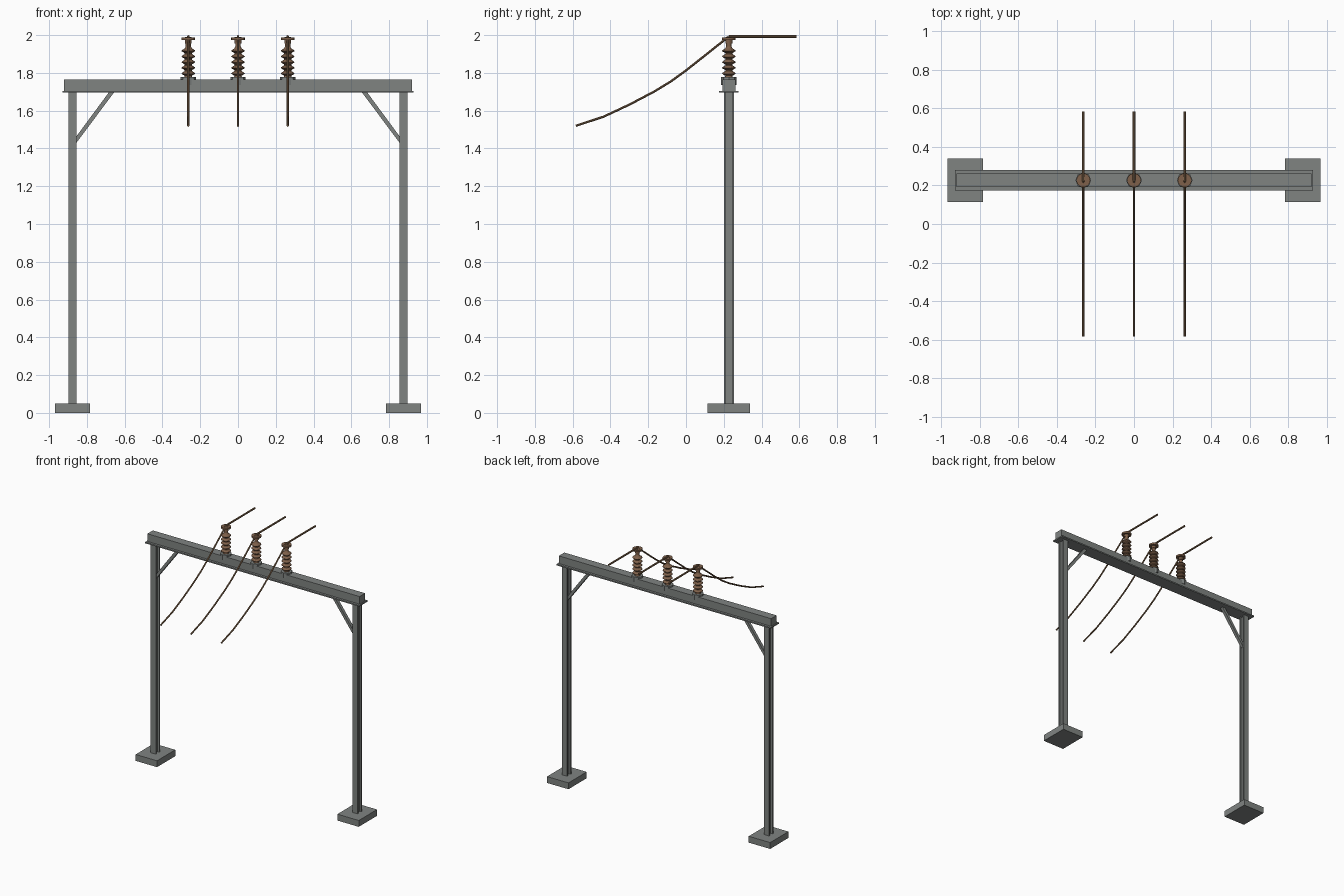
import bpy, bmesh, math
from mathutils import Vector

if "Cube" in bpy.data.objects:
    bpy.data.objects.remove(bpy.data.objects["Cube"])

YC = 0.227  # gantry plane


def material(name, rgb):
    m = bpy.data.materials.new(name)
    m.diffuse_color = (*rgb, 1)
    m.use_nodes = True
    m.node_tree.nodes["Principled BSDF"].inputs["Base Color"].default_value = m.diffuse_color
    return m


STEEL = material("grey_steel", (0.215, 0.23, 0.222))
BROWN = material("brown_ceramic", (0.21, 0.118, 0.068))
COPPER = material("copper_wire", (0.25, 0.15, 0.08))


def add(name, bm, mat):
    bmesh.ops.recalc_face_normals(bm, faces=bm.faces)
    me = bpy.data.meshes.new(name)
    bm.to_mesh(me)
    bm.free()
    me.materials.append(mat)
    ob = bpy.data.objects.new(name, me)
    bpy.context.collection.objects.link(ob)
    return ob


def prism(name, pts, direction, mat):
    """Extrude a closed outline of 3D points along a direction."""
    bm = bmesh.new()
    f = bm.faces.new([bm.verts.new(p) for p in pts])
    r = bmesh.ops.extrude_face_region(bm, geom=[f], use_keep_orig=True)
    vs = [g for g in r["geom"] if isinstance(g, bmesh.types.BMVert)]
    bmesh.ops.translate(bm, vec=direction, verts=vs)
    return add(name, bm, mat)


def box(name, x0, x1, y0, y1, z0, z1, mat):
    return prism(name, [(x0, y0, z0), (x1, y0, z0), (x1, y1, z0), (x0, y1, z0)],
                 (0, 0, z1 - z0), mat)


def lathe(name, x, profile, sides, mat):
    """Closed turned shape from (radius, height) pairs."""
    bm = bmesh.new()
    rings = [[bm.verts.new((x + r * math.cos(2 * math.pi * i / sides),
                            YC + r * math.sin(2 * math.pi * i / sides), z))
              for i in range(sides)] for r, z in profile]
    for a, b in zip(rings, rings[1:]):
        for i in range(sides):
            j = (i + 1) % sides
            bm.faces.new((a[i], a[j], b[j], b[i]))
    bm.faces.new(rings[0])
    bm.faces.new(rings[-1])
    return add(name, bm, mat)


def tube(name, pts, radius, mat, sides=8):
    """Round bar following points that share one x value."""
    bm = bmesh.new()
    P = [Vector(p) for p in pts]
    rings = []
    for k, p in enumerate(P):
        t = (P[min(k + 1, len(P) - 1)] - P[max(k - 1, 0)]).normalized()
        u = Vector((1, 0, 0)) if abs(t.x) < 0.9 else Vector((0, 1, 0))
        v = t.cross(u)
        rings.append([bm.verts.new(p + radius * (u * math.cos(2 * math.pi * i / sides)
                                                 + v * math.sin(2 * math.pi * i / sides)))
                      for i in range(sides)])
    for a, b in zip(rings, rings[1:]):
        for i in range(sides):
            j = (i + 1) % sides
            bm.faces.new((a[i], a[j], b[j], b[i]))
    bm.faces.new(rings[0])
    bm.faces.new(rings[-1])
    return add(name, bm, mat)


# Footings, H-section posts and corner braces
for s, side in ((-1, "left"), (1, "right")):
    cx = s * 0.876
    box(side + "_footing", cx - 0.093, cx + 0.093, YC - 0.113, YC + 0.113, 0, 0.05, STEEL)
    w, d, f, t = 0.022, 0.027, 0.016, 0.007
    half = [(-w, -d), (w, -d), (w, -f), (t, -f), (t, f), (w, f)]
    outline = half + [(-x, -y) for x, y in half]
    outline = [(-w, -d), (w, -d), (w, -f), (t, -f), (t, f), (w, f),
               (w, d), (-w, d), (-w, f), (-t, f), (-t, -f), (-w, -f)]
    prism(side + "_post", [(cx + x, YC + y, 0.05) for x, y in outline], (0, 0, 1.65), STEEL)
    prism(side + "_brace", [(s * x, YC - 0.012, z) for x, z in
                            ((0.857, 1.428), (0.857, 1.462), (0.683, 1.698), (0.655, 1.698))],
          (0, 0.024, 0), STEEL)

# Cross beam with lower flange
box("beam_body", -0.922, 0.922, YC - 0.034, YC + 0.034, 1.70, 1.765, STEEL)
box("beam_flange", -0.93, 0.93, YC - 0.052, YC + 0.052, 1.695, 1.705, STEEL)

# Ribbed insulator outline
ribs = [(0.022, 1.77)]
for i in range(5):
    z = 1.785 + i * 0.03
    ribs += [(0.019, z), (0.036, z + 0.010), (0.034, z + 0.015), (0.019, z + 0.025)]
ribs += [(0.014, 1.94), (0.014, 1.975)]

# Sagging wire path (y, z)
sag = [(YC, 1.993), (0.114, 1.903), (0.0, 1.813), (-0.08, 1.755), (-0.167, 1.702),
       (-0.3, 1.632), (-0.437, 1.568), (-0.583, 1.52)]

for x, tag in ((-0.263, "left"), (0, "middle"), (0.263, "right")):
    lathe(tag + "_insulator_base", x, [(0.041, 1.737), (0.041, 1.777)], 8, STEEL)
    ob = lathe(tag + "_insulator", x, ribs, 16, BROWN)
    # Cap and cross clamp
    lathe(tag + "_cap", x, [(0.018, 1.955), (0.018, 1.99)], 12, BROWN)
    lathe(tag + "_clamp_disc", x, [(0.036, 1.974), (0.036, 1.988)], 16, BROWN)
    # Wires
    tube(tag + "_back_wire", [(x, YC, 1.993), (x, 0.585, 1.993)], 0.007, COPPER)
    tube(tag + "_front_wire", [(x, y, z) for y, z in sag], 0.006, COPPER)
